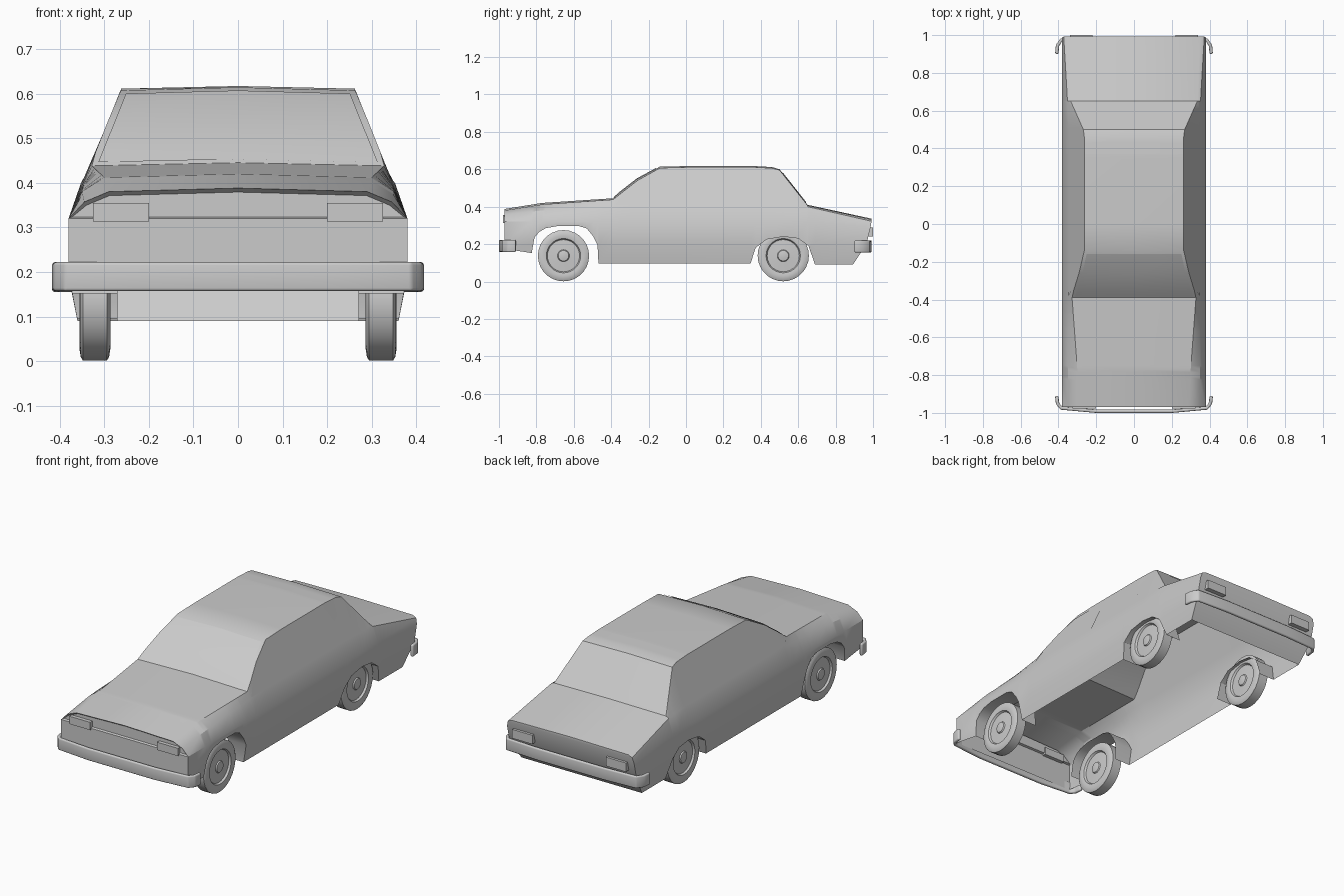
import bpy, bmesh, math

if "Cube" in bpy.data.objects:
    bpy.data.objects.remove(bpy.data.objects["Cube"])

def finish(name, bm, mirror=False, angle=30):
    bmesh.ops.recalc_face_normals(bm, faces=bm.faces)
    me = bpy.data.meshes.new(name)
    bm.to_mesh(me)
    bm.free()
    ob = bpy.data.objects.new(name, me)
    bpy.context.collection.objects.link(ob)
    if mirror:
        ob.modifiers.new("Mirror", 'MIRROR').use_mirror_merge = False
    bpy.ops.object.select_all(action='DESELECT')
    ob.select_set(True)
    bpy.context.view_layer.objects.active = ob
    bpy.ops.object.shade_smooth_by_angle(angle=math.radians(angle))
    return ob

def bridge(bm, rows, close=False):
    n = len(rows[0])
    for a, b in zip(rows, rows[1:]):
        for i in range(n if close else n - 1):
            j = (i + 1) % n
            bm.faces.new((a[i], a[j], b[j], b[i]))

def strip(name, rows, mirror=False):
    bm = bmesh.new()
    bridge(bm, [[bm.verts.new(p) for p in r] for r in rows])
    return finish(name, bm, mirror)

def lerp(table, y):
    for a, b in zip(table, table[1:]):
        if y <= b[0]:
            t = (y - a[0]) / (b[0] - a[0])
            return [p + (q - p) * t for p, q in zip(a[1:], b[1:])]
    return list(table[-1][1:])

# Lower edge of the body side, with both wheel arches (y, z)
FRONT_ARCH = [(-.825, .152), (-.81, .235), (-.785, .265), (-.75, .285), (-.69, .296),
              (-.57, .296), (-.53, .283), (-.495, .24), (-.473, .195), (-.468, .095)]
REAR_ARCH = [(.345, .095), (.372, .18), (.43, .225), (.52, .24), (.60, .23),
             (.655, .19), (.69, .09)]
BOTTOM = [(-.97, .175)] + FRONT_ARCH + REAR_ARCH + [(.992, .09)]

# Upper body: y, belt x z, roof/hood edge x z, centre z
TOP = [(-.97, .345, .357, .29, .380, .388),
       (-.77, .350, .380, .30, .412, .420),
       (-.39, .345, .402, .328, .438, .445),
       (-.35, .345, .405, .319, .470, .480),
       (-.26, .345, .405, .291, .540, .550),
       (-.14, .345, .405, .263, .607, .614),
       (.00, .345, .405, .262, .611, .617),
       (.37, .345, .405, .262, .611, .617),
       (.46, .345, .405, .263, .606, .612),
       (.50, .345, .405, .268, .596, .600),
       (.65, .352, .400, .335, .407, .410),
       (.992, .372, .322, .350, .332, .336)]

def low_x(z):
    return min(.38, .36 + (z - .09) * .2)

def section(y):
    zb = lerp(BOTTOM, y)[0]
    x3, z3, x4, z4, zc = lerp(TOP, y)
    z1 = max(.2, min(zb + .01, .305))
    tail = [.10, .027, .005, 0, 0] if y > .99 else [0] * 5
    half = [(low_x(zb), zb), (.38, z1), (.38, min(.32, z3 - .03)), (x3, z3), (x4, z4)]
    right = [(x, y - t, z) for (x, z), t in zip(half, tail)]
    return right + [(0, y, zc)] + [(-x, v, z) for x, v, z in reversed(right)]

# Body shell, open underneath
bm = bmesh.new()
ys = sorted({p[0] for p in BOTTOM} | {p[0] for p in TOP})
rings = [[bm.verts.new(p) for p in section(y)] for y in ys]
bridge(bm, rings)
grille = []
for ring in (rings[0], rings[-1]):
    for i in range(4):
        f = bm.faces.new((ring[i], ring[i + 1], ring[9 - i], ring[10 - i]))
        if ring is rings[0] and i > 1:
            grille.append(f)
    f = bm.faces.new(ring[4:7])
    if ring is rings[0]:
        grille.append(f)
# Recessed grille
bmesh.ops.recalc_face_normals(bm, faces=bm.faces)
bmesh.ops.inset_region(bm, faces=grille, thickness=.009)
for v in {v for f in grille for v in f.verts}:
    v.co.y += .012
finish("body_shell", bm)

# Wheel arch lips turned inward
for name, arch in (("front_arch_lip", FRONT_ARCH), ("rear_arch_lip", REAR_ARCH)):
    strip(name, [[(low_x(z), y, z), (.27, y, z)] for y, z in arch], True)

# Side windows lying on the sloped cabin sides
def side_window(name, pts):
    bm = bmesh.new()
    bm.faces.new([bm.verts.new((.348 - (z - .405) * .405, y, z)) for y, z in pts])
    finish(name, bm, True)

side_window("front_side_window", [(-.38, .408), (-.34, .462), (-.25, .534), (-.15, .587),
                                  (.025, .587), (.015, .408)])
side_window("rear_side_window", [(.07, .408), (.085, .587), (.35, .587), (.447, .408)])

# Windscreen and rear window
def screen(name, profile):
    rows = []
    for y, z in profile:
        xe = .333 - (z - .405) * .405
        rows.append([(-xe, y, z - .007), (0, y, z), (xe, y, z - .007)])
    strip(name, rows)

screen("windscreen", [(-.385, .453), (-.352, .482), (-.262, .552), (-.16, .607)])
screen("rear_window", [(.515, .586), (.642, .425)])

# Bumpers wrapping round the corners
def bumper(name, half, z0, z1):
    path = half + [(-x, y) for x, y in reversed(half)]
    ob = strip(name, [[(x, y, z0), (x, y, z1)] for x, y in path])
    s = ob.modifiers.new("Thickness", 'SOLIDIFY')
    s.thickness, s.offset = .018, 0
    b = ob.modifiers.new("Round", 'BEVEL')
    b.width, b.segments = .007, 3

bumper("front_bumper", [(.409, -.91), (.405, -.95), (.385, -.975), (.2, -.991)], .157, .222)
bumper("rear_bumper", [(.409, .90), (.405, .945), (.385, .975), (.2, .984)], .155, .22)

# Lamps
def lamp(name, lo, hi):
    bm = bmesh.new()
    bmesh.ops.create_cube(bm, size=1)
    for v in bm.verts:
        v.co = [(a + b) / 2 + c * (b - a) for a, b, c in zip(lo, hi, v.co)]
    finish(name, bm, True)

lamp("headlight", (.20, -.978, .313), (.325, -.95, .355))
lamp("tail_light", (.22, .962, .24), (.34, 1.0, .288))

# Wheels: lathed profile (offset from wheel centre plane, radius)
OUT = [(.032, .128), (.035, .108), (.032, .092), (.022, .086), (.025, .032), (.031, .028), (.034, .012)]
PROFILE = [(-x, r) for x, r in reversed(OUT)] + [(-.027, .137), (.027, .137)] + OUT

def wheel(name, yc, sides=28):
    bm = bmesh.new()
    rows = []
    for x, r in PROFILE:
        rows.append([bm.verts.new((.321 + x, yc + r * math.cos(2 * math.pi * k / sides),
                                   .138 + r * math.sin(2 * math.pi * k / sides)))
                     for k in range(sides)])
    bridge(bm, rows, True)
    bm.faces.new(rows[0])
    bm.faces.new(rows[-1])
    finish(name, bm, True, 40)

wheel("front_wheels", -.655)
wheel("rear_wheels", .52)
